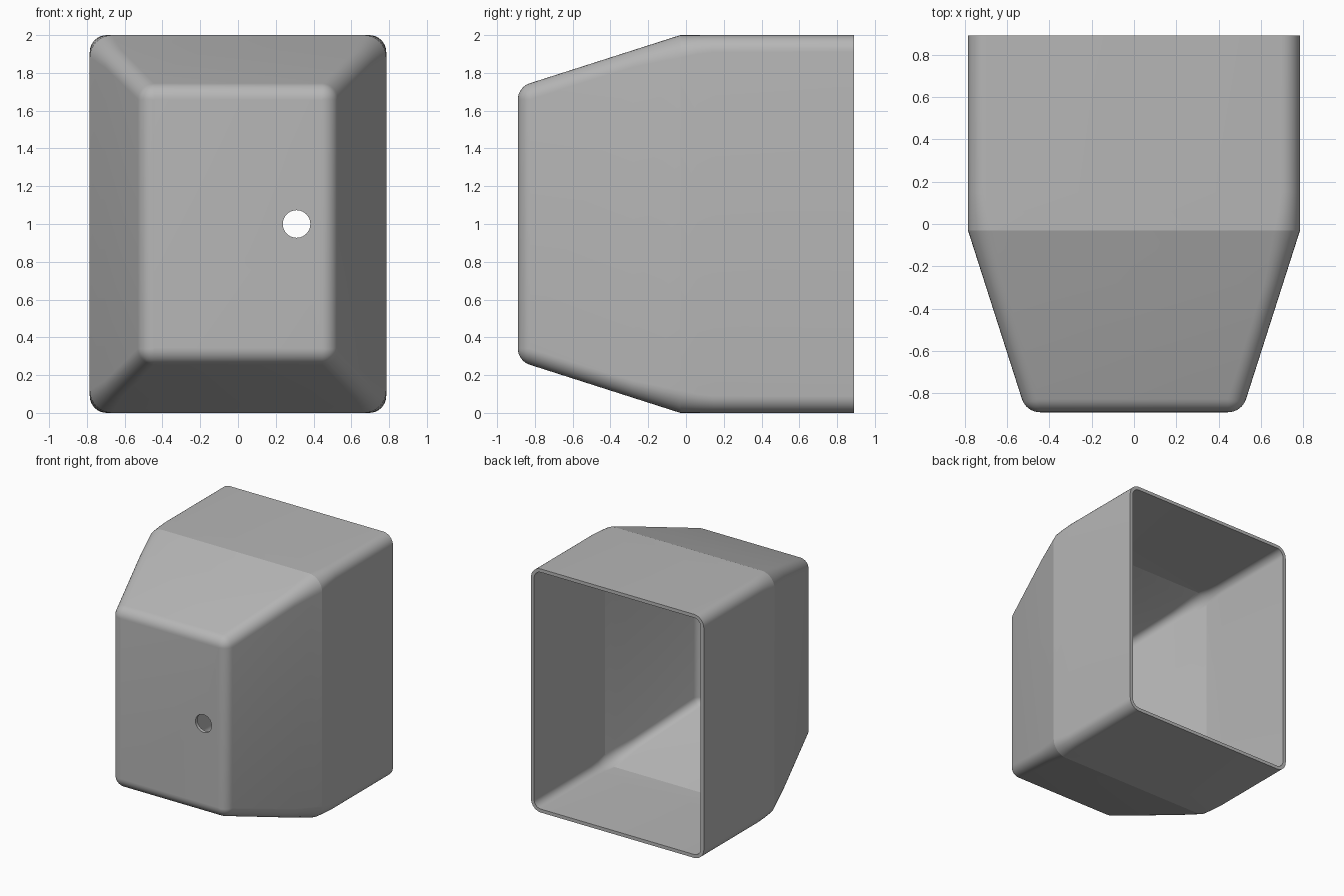
import bpy, bmesh
from math import sin, cos, pi, atan
from mathutils import Matrix

cube = bpy.data.objects.get("Cube")
if cube:
    bpy.data.objects.remove(cube, do_unlink=True)

HALF_X, HALF_Z, BACK = 0.785, 1.0, 0.89
FOLD, SLOPE, ROUND, WALL = -0.03, 0.32, 0.09, 0.028
STEPS = 8


def make_material(name, rgb):
    mat = bpy.data.materials.new(name)
    mat.use_nodes = True
    mat.diffuse_color = (*rgb, 1)
    mat.node_tree.nodes["Principled BSDF"].inputs["Base Color"].default_value = (*rgb, 1)
    return mat


def ring(bm, y, inset, r):
    """Rounded rectangle across the housing at depth y."""
    hx, hz = HALF_X - inset, HALF_Z - inset
    verts = []
    for k, (sx, sz) in enumerate([(1, 1), (-1, 1), (-1, -1), (1, -1)]):
        for i in range(STEPS + 1):
            a = (k + i / STEPS) * pi / 2
            verts.append(bm.verts.new((sx * (hx - r) + r * cos(a), y,
                                       1 + sz * (hz - r) + r * sin(a))))
    return verts


def skin(bm, wall):
    """Rings from the open back to the flat front, offset inward by wall."""
    th = atan(SLOPE)
    rad = ROUND - wall

    def taper(y):
        return max(wall, SLOPE * (FOLD - y) + wall / cos(th))

    # Straight sleeve, softened corner at the fold, then the taper
    rings = [ring(bm, y, taper(y), r - wall) for y, r in
             [(BACK, 0.09), (0.15, 0.09), (0.06, 0.1), (FOLD, 0.12), (-0.12, 0.108), (-0.28, 0.09)]]
    # Rounded edge around the front face
    y_mid = -BACK + wall + rad
    core = taper(y_mid - rad * sin(th)) + rad * cos(th)
    for i in range(STEPS + 1):
        a = th + (pi / 2 - th) * i / STEPS
        rings.append(ring(bm, y_mid - rad * sin(a), core - rad * cos(a), max(rad * cos(a), 0.003)))
    return rings


def make_object(name, bm):
    bmesh.ops.recalc_face_normals(bm, faces=bm.faces)
    mesh = bpy.data.meshes.new(name)
    bm.to_mesh(mesh)
    bm.free()
    obj = bpy.data.objects.new(name, mesh)
    bpy.context.collection.objects.link(obj)
    return obj


# Hollow tapered housing: outer skin, back rim, inner skin
bm = bmesh.new()
rings = skin(bm, 0)[::-1] + skin(bm, WALL)
for a, b in zip(rings, rings[1:]):
    n = len(a)
    for i in range(n):
        j = (i + 1) % n
        bm.faces.new((a[i], a[j], b[j], b[i]))
bm.faces.new(rings[0])
bm.faces.new(rings[-1])
housing = make_object("housing", bm)
housing.data.materials.append(make_material("plain grey", (0.47, 0.47, 0.47)))

# Round hole through the front wall
bm = bmesh.new()
bmesh.ops.create_cone(bm, cap_ends=True, segments=40, radius1=0.073, radius2=0.073, depth=0.3,
                      matrix=Matrix.Translation((0.31, -BACK, 1)) @ Matrix.Rotation(pi / 2, 4, "X"))
cutter = make_object("hole_cutter", bm)
cutter.hide_render = True
cut = housing.modifiers.new("hole", "BOOLEAN")
cut.operation = "DIFFERENCE"
cut.solver = "EXACT"
cut.object = cutter

bpy.ops.object.select_all(action="DESELECT")
housing.select_set(True)
bpy.context.view_layer.objects.active = housing
bpy.ops.object.modifier_apply(modifier=cut.name)
bpy.data.objects.remove(cutter, do_unlink=True)
bpy.ops.object.shade_smooth_by_angle(angle=0.28)
